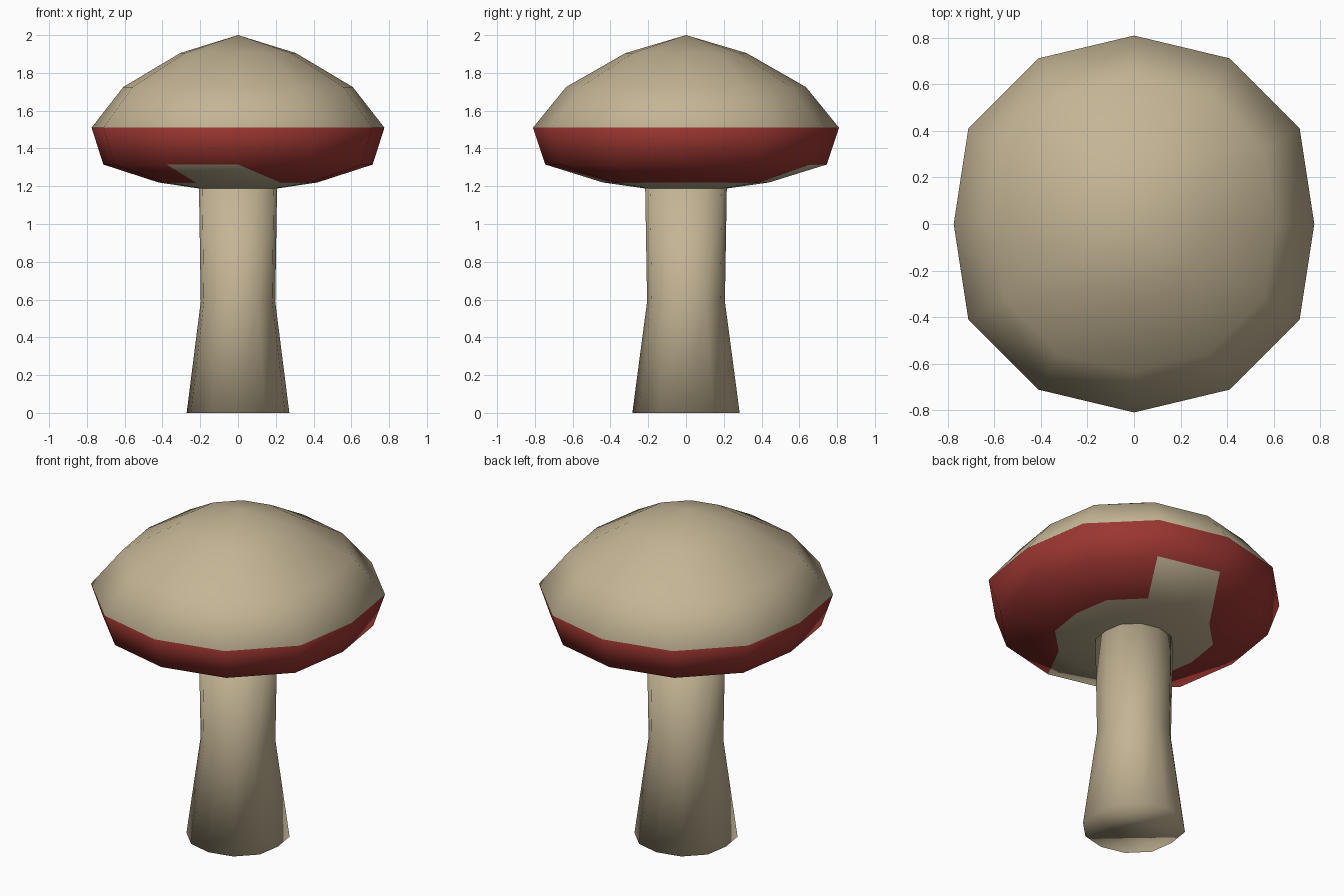
import bpy, bmesh
from math import sin, cos, pi

SIDES = 12

old = bpy.data.objects.get("Cube")
if old:
    bpy.data.objects.remove(old)


def make_material(name, color):
    mat = bpy.data.materials.new(name)
    mat.use_nodes = True
    mat.diffuse_color = color
    mat.node_tree.nodes["Principled BSDF"].inputs["Base Color"].default_value = color
    return mat


cream = make_material("cream", (0.55, 0.46, 0.30, 1))
red = make_material("red", (0.33, 0.037, 0.031, 1))


def make_ring(bm, radius, z):
    """Twelve-sided ring, slightly flattened on its left and right corners."""
    verts = []
    for i in range(SIDES):
        a = 2 * pi * i / SIDES
        squash = 0.957 if i % 6 == 0 else 1.015 if i % 3 else 1.0
        r = radius * squash
        verts.append(bm.verts.new((r * cos(a), r * sin(a), z)))
    return verts


def bridge(bm, low, high, material=0):
    """Join two rings with quads."""
    for i in range(SIDES):
        j = (i + 1) % SIDES
        bm.faces.new((low[i], low[j], high[j], high[i])).material_index = material


def finish(bm, name):
    bmesh.ops.recalc_face_normals(bm, faces=bm.faces)
    for face in bm.faces:
        face.smooth = True
    mesh = bpy.data.meshes.new(name)
    bm.to_mesh(mesh)
    bm.free()
    mesh.materials.append(cream)
    mesh.materials.append(red)
    obj = bpy.data.objects.new(name, mesh)
    bpy.context.collection.objects.link(obj)


# Stem: flared foot, narrow waist, closed at both ends
bm = bmesh.new()
rings = [make_ring(bm, r, z) for r, z in ((0.284, 0), (0.206, 0.59), (0.216, 1.188))]
for low, high in zip(rings, rings[1:]):
    bridge(bm, low, high)
bm.faces.new(rings[0])
bm.faces.new(rings[-1])
finish(bm, "stem")

# Cap: cream dome and centre underneath, red rim
bm = bmesh.new()
profile = ((0.216, 1.188), (0.44, 1.22), (0.745, 1.315), (0.81, 1.51), (0.635, 1.725), (0.32, 1.905))
rings = [make_ring(bm, r, z) for r, z in profile]
inner, middle, outer, rim, shoulder, crown = rings
bm.faces.new(inner)
bridge(bm, inner, middle)
bridge(bm, outer, rim, 1)
bridge(bm, rim, shoulder)
bridge(bm, shoulder, crown)

# Dome tip
tip = bm.verts.new((0, 0, 2))
for i in range(SIDES):
    bm.faces.new((crown[i], crown[(i + 1) % SIDES], tip))

# Red underside band, split into triangles, with two opposite cream patches
for i in range(SIDES):
    j = (i + 1) % SIDES
    inner_tri = bm.faces.new((middle[i], middle[j], outer[i]))
    outer_tri = bm.faces.new((middle[j], outer[j], outer[i]))
    inner_tri.material_index = 0 if i % 6 in (2, 3) else 1
    outer_tri.material_index = 0 if i % 6 == 2 else 1
finish(bm, "cap")
